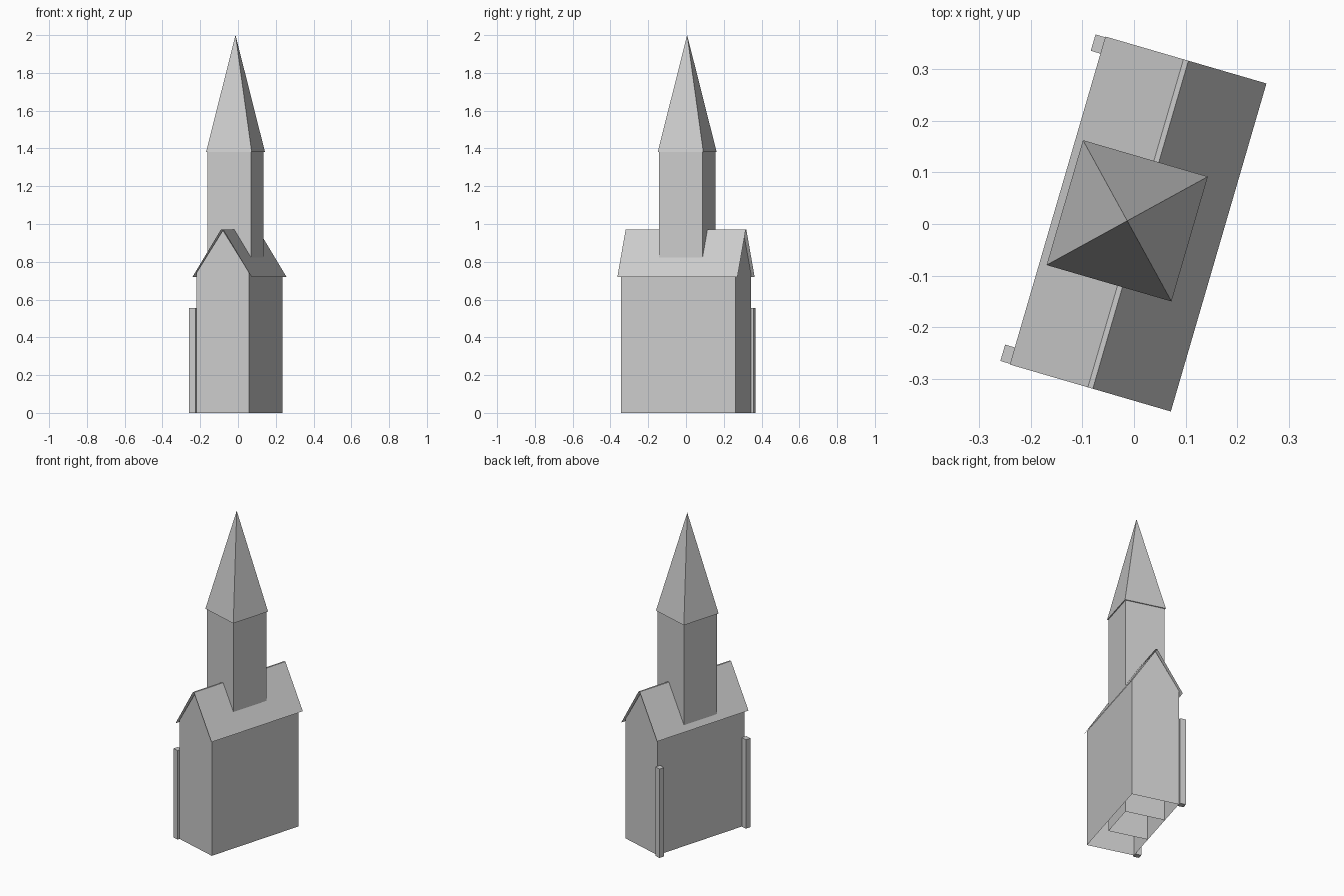
import bpy, bmesh, math
from mathutils import Matrix

if "Cube" in bpy.data.objects:
    bpy.data.objects.remove(bpy.data.objects["Cube"])

# The whole building is turned about z and slightly offset
PLACE = Matrix.Translation((0.008, 0, 0)) @ Matrix.Rotation(math.radians(-16.25), 4, 'Z')


def finish(bm, name):
    mesh = bpy.data.meshes.new(name)
    bm.to_mesh(mesh)
    bm.free()
    ob = bpy.data.objects.new(name, mesh)
    ob.matrix_world = PLACE
    bpy.context.collection.objects.link(ob)
    return ob


def drop_floor(bm):
    floor = [f for f in bm.faces if all(abs(v.co.z) < 1e-5 for v in f.verts)]
    bmesh.ops.delete(bm, geom=floor, context='FACES')


def extruded(name, profile, half_len, closed, open_floor=False):
    """Sweep an x-z profile along y; closed profiles get end faces."""
    bm = bmesh.new()
    a = [bm.verts.new((x, -half_len, z)) for x, z in profile]
    b = [bm.verts.new((x, half_len, z)) for x, z in profile]
    n = len(profile)
    for i in range(n if closed else n - 1):
        j = (i + 1) % n
        bm.faces.new((a[i], a[j], b[j], b[i]))
    if closed:
        bm.faces.new(a)
        bm.faces.new(b)
    if open_floor:
        drop_floor(bm)
    bmesh.ops.recalc_face_normals(bm, faces=bm.faces)
    return finish(bm, name)


def box(name, x0, x1, y0, y1, height, open_floor=False):
    bm = bmesh.new()
    m = Matrix.Translation(((x0 + x1) / 2, (y0 + y1) / 2, height / 2)) @ \
        Matrix.Diagonal((x1 - x0, y1 - y0, height, 1))
    bmesh.ops.create_cube(bm, size=1, matrix=m)
    if open_floor:
        drop_floor(bm)
    return finish(bm, name)


# Gabled walls, open underneath
extruded("walls", [(-0.145, 0), (0.145, 0), (0.145, 0.742), (0, 0.966), (-0.145, 0.742)],
         0.315, True, True)

# Thin roof sheet with a narrow flat ridge
extruded("roof", [(0.1625, 0.72), (0.005, 0.972), (-0.005, 0.972), (-0.1625, 0.72)],
         0.331, False)

# Tower shaft, running down to the ground and open underneath
TX = -0.022
box("tower", TX - 0.12, TX + 0.12, -0.12, 0.12, 1.38, True)

# Four-sided spire with a slight overhang
bm = bmesh.new()
bmesh.ops.create_cone(bm, cap_ends=True, segments=4, radius1=0.126 * math.sqrt(2), radius2=0,
                      depth=0.62, matrix=Matrix.Translation((TX, 0, 1.69))
                      @ Matrix.Rotation(math.pi / 4, 4, 'Z'))
bmesh.ops.remove_doubles(bm, verts=bm.verts, dist=1e-5)
finish(bm, "spire")

# Corner posts on the left wall
for name, y in (("front_post", -0.313), ("back_post", 0.313)):
    box(name, -0.182, -0.146, y - 0.0165, y + 0.0165, 0.555)
